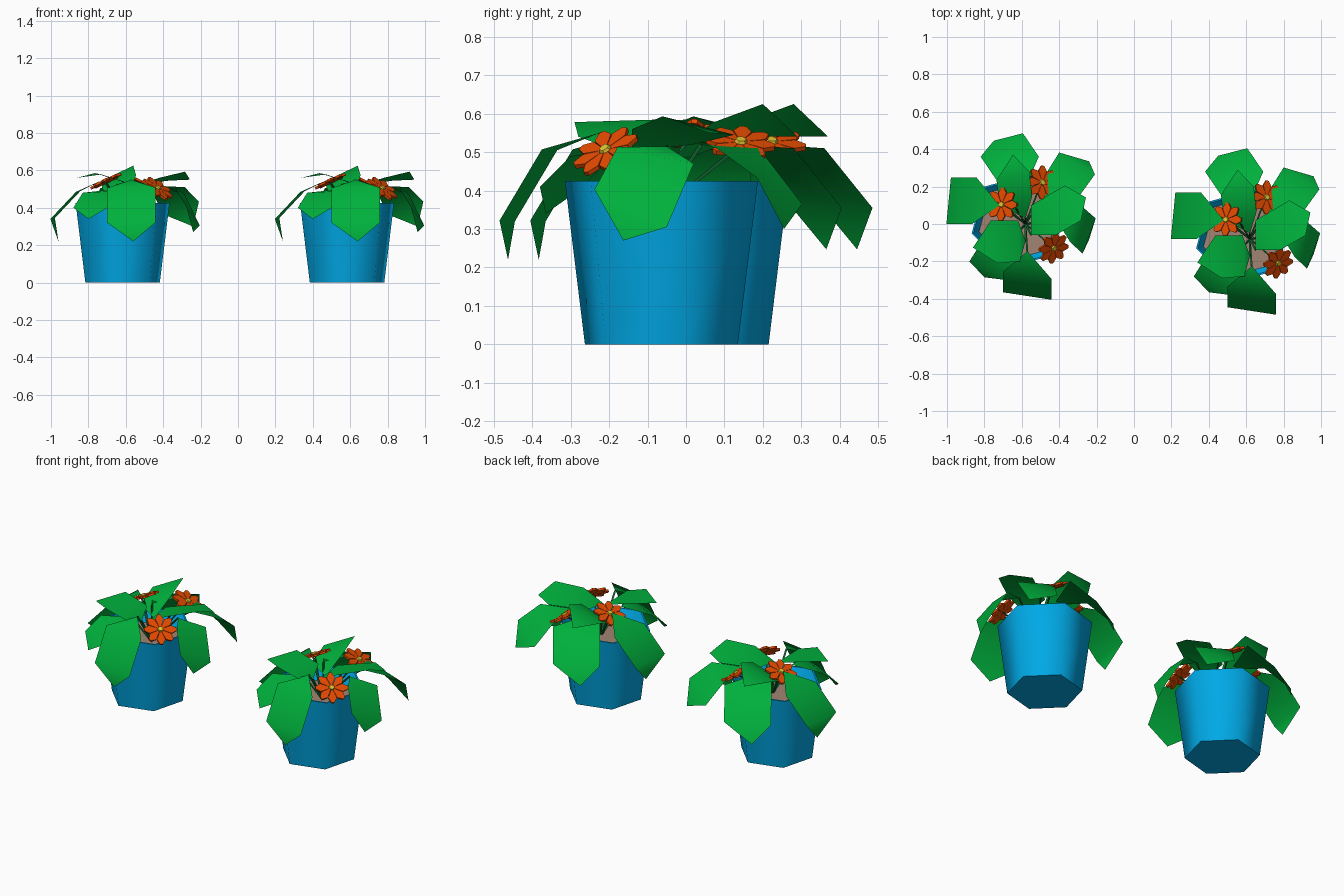
import bpy, math
from mathutils import Vector

if "Cube" in bpy.data.objects:
    bpy.data.objects.remove(bpy.data.objects["Cube"])

OFFSET = Vector((1.2, -0.08, 0))          # second plant relative to the first
POT = Vector((-0.617, 0.016, 0))
ROOT = Vector((-0.58, 0.0, 0.34))


def mat(name, rgb):
    m = bpy.data.materials.new(name)
    m.diffuse_color = (*rgb, 1)
    m.use_nodes = True
    m.node_tree.nodes["Principled BSDF"].inputs["Base Color"].default_value = m.diffuse_color
    return m


LEAF = mat("leaf green", (0.0, 0.43, 0.045))
STEM = mat("stem green", (0.005, 0.13, 0.03))
BLUE = mat("pot blue", (0.0, 0.40, 0.80))
SOIL = mat("soil", (0.36, 0.23, 0.17))
ORANGE = mat("petal orange", (0.78, 0.07, 0.0))
YELLOW = mat("flower yellow", (0.75, 0.55, 0.03))


def make(name, verts, faces, material, smooth=0):
    me = bpy.data.meshes.new(name)
    me.from_pydata([tuple(v) for v in verts], [], faces)
    me.materials.append(material)
    ob = bpy.data.objects.new(name, me)
    bpy.context.collection.objects.link(ob)
    if smooth:
        bpy.ops.object.select_all(action='DESELECT')
        ob.select_set(True)
        bpy.context.view_layer.objects.active = ob
        bpy.ops.object.shade_smooth_by_angle(angle=math.radians(smooth))
    return ob


def ring(r, z, c):
    return [c + Vector((r * math.cos(a), r * math.sin(a), z))
            for a in (math.radians(15 + 60 * i) for i in range(6))]


def pot(c):
    # six-sided tapered wall, rim and inner wall
    prof = [(0.206, 0), (0.26, 0.425), (0.25, 0.425), (0.215, 0.335)]
    verts = [v for r, z in prof for v in ring(r, z, c)]
    faces = [list(range(5, -1, -1))]
    for k in range(3):
        for i in range(6):
            j = (i + 1) % 6
            faces.append([k * 6 + i, k * 6 + j, k * 6 + 6 + j, k * 6 + 6 + i])
    make("pot", verts, faces, BLUE, 62)
    make("soil", ring(0.219, 0.345, c), [list(range(6))], SOIL)


def stalk(name, a, b, r=0.006):
    # thin three-sided stem between two points
    d = (b - a).normalized()
    u = d.orthogonal().normalized()
    w = d.cross(u)
    off = [r * (math.cos(t) * u + math.sin(t) * w) for t in (0, 2.094, 4.189)]
    make(name, [p + o for p in (a, b) for o in off],
         [(0, 1, 4, 3), (1, 2, 5, 4), (2, 0, 3, 5)], STEM)


# base, first left shoulder, second left shoulder, second right shoulder, tip
# (and the first right shoulder where the leaf is not parallel-sided)
LEAVES = [
    ((-.63, .08, .53), (-.735, .235, .505), (-.82, .36, .35), (-.594, .485, .355), (-.75, .445, .247)),
    ((-.50, .12, .52), (-.47, .27, .51), (-.40, .382, .365), (-.209, .265, .433), (-.24, .335, .30), (-.285, .16, .51)),
    ((-.55, -.06, .50), (-.55, .10, .52), (-.37, .206, .545), (-.283, .019, .593), (-.257, .142, .55), (-.42, -.06, .56)),
    ((-.42, .03, .515), (-.285, .10, .47), (-.205, .03, .305), (-.275, -.158, .403), (-.24, -.083, .27), (-.34, -.098, .513)),
    ((-.57, -.145, .55), (-.70, -.255, .505), (-.70, -.365, .32), (-.44, -.405, .322), (-.56, -.383, .22)),
    ((-.58, -.09, .50), (-.61, -.20, .54), (-.73, -.21, .578), (-.765, .019, .585), (-.861, -.126, .56), (-.62, .02, .54)),
    ((-.65, -.08, .50), (-.63, -.22, .49), (-.68, -.30, .41), (-.88, -.20, .40), (-.80, -.285, .34)),
    ((-.72, .10, .55), (-.866, 0, .485), (-1.003, 0, .34), (-.979, .249, .345), (-.96, .12, .22)),
    ((-.58, .03, .47), (-.72, .10, .49), (-.735, .235, .54), (-.56, .28, .625), (-.647, .37, .54)),
]


def leaf(pts, o):
    base, l1, l2, r2, tip, *extra = (Vector(p) + o for p in pts)
    r1 = extra[0] if extra else l1 + r2 - l2
    faces = [(0, 2, 1), (1, 2, 4, 3), (3, 4, 5)]
    if (r1 - base).cross(l1 - base).z < 0:
        faces = [f[::-1] for f in faces]
    make("leaf", [base, l1, r1, l2, r2, tip], faces, LEAF, 100)
    stalk("leaf_stem", ROOT + o, base)


# centre and facing direction of each flower
FLOWERS = [((-.706, .104, .542), (-.42, .10, .89)),
           ((-.492, .222, .522), (.45, .08, .88)),
           ((-.430, -.128, .502), (.50, -.42, .76))]


def flower(c, n, o):
    c, n = Vector(c) + o, Vector(n).normalized()
    u = n.orthogonal().normalized()
    w = n.cross(u)

    def at(r, deg, h):
        a = math.radians(deg)
        return c + r * (math.cos(a) * u + math.sin(a) * w) + h * n

    verts, faces = [], []
    for i in range(8):                    # eight blunt petals with thickness
        b, a = len(verts), i * 45
        for h in (0.006, -0.006):
            verts += [at(0, a, h), at(.066, a - 21, h), at(.09, a - 5, h),
                      at(.09, a + 5, h), at(.066, a + 21, h)]
        faces += [tuple(range(b, b + 5)), tuple(range(b + 9, b + 4, -1))]
        for k in range(5):
            j = (k + 1) % 5
            faces.append((b + k, b + 5 + k, b + 5 + j, b + j))
    make("flower_petals", verts, faces, ORANGE)
    # raised centre
    verts = [at(.018, 60 * i, .005) for i in range(6)] + [at(.014, 60 * i, .014) for i in range(6)]
    faces = [(i, (i + 1) % 6, 6 + (i + 1) % 6, 6 + i) for i in range(6)] + [tuple(range(6, 12))]
    make("flower_centre", verts, faces, YELLOW)
    stalk("flower_stem", ROOT + o, c - 0.006 * n, 0.005)


for o in (Vector((0, 0, 0)), OFFSET):
    pot(POT + o)
    for pts in LEAVES:
        leaf(pts, o)
    for c, n in FLOWERS:
        flower(c, n, o)
